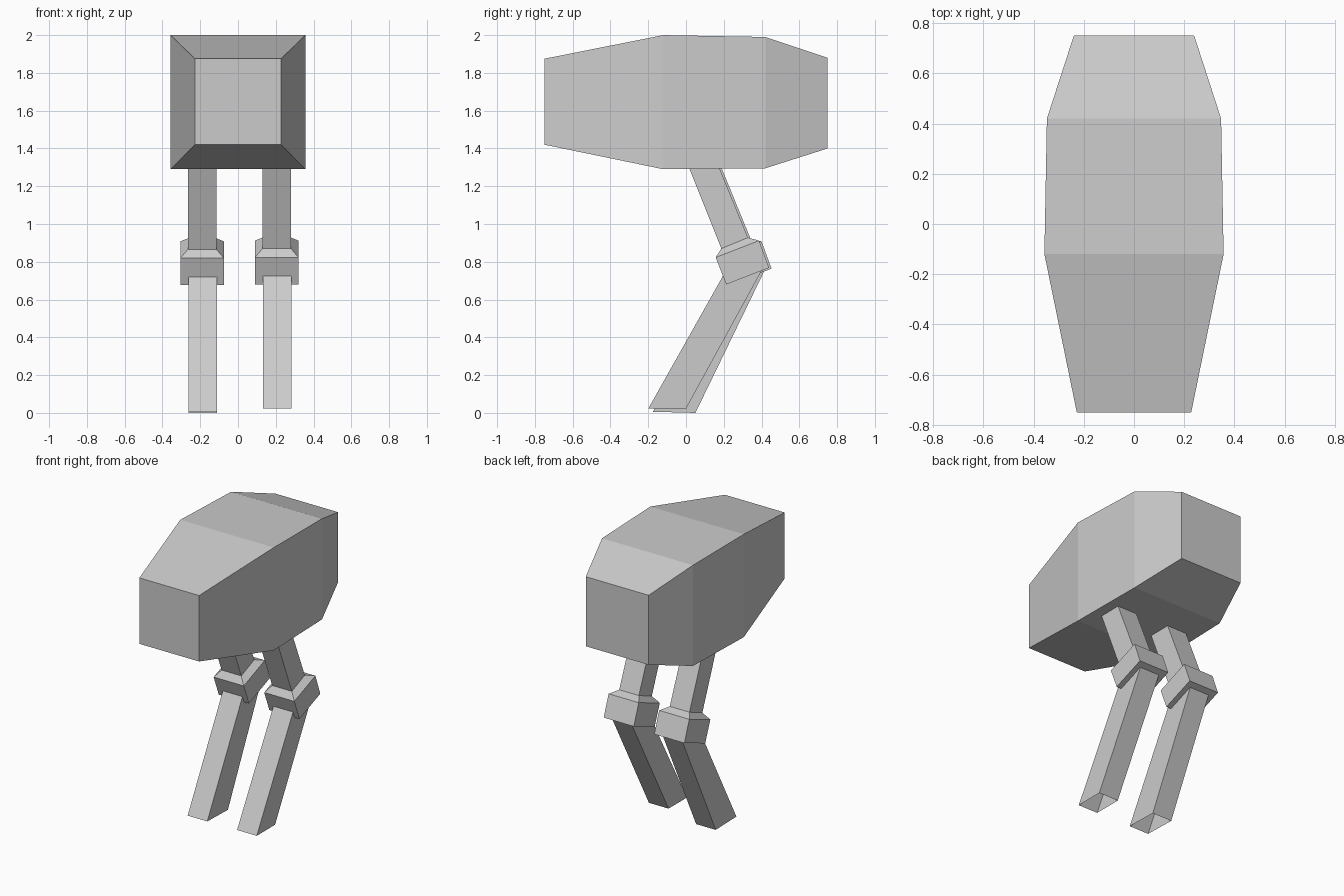
import bpy

if "Cube" in bpy.data.objects:
    bpy.data.objects.remove(bpy.data.objects["Cube"])

grey = bpy.data.materials.new("grey")
grey.diffuse_color = (0.6, 0.6, 0.6, 1)
grey.use_nodes = True
grey.node_tree.nodes["Principled BSDF"].inputs["Base Color"].default_value = grey.diffuse_color


def loft(name, rings, cap_start=True, cap_end=True):
    """Join four-cornered rings into a flat-faced solid."""
    n = len(rings)
    verts = [v for ring in rings for v in ring]
    faces = [(4*r + i, 4*r + (i + 1) % 4, 4*r + 4 + (i + 1) % 4, 4*r + 4 + i)
             for r in range(n - 1) for i in range(4)]
    if cap_start:
        faces.append((3, 2, 1, 0))
    if cap_end:
        faces.append(tuple(range(4*n - 4, 4*n)))
    mesh = bpy.data.meshes.new(name)
    mesh.from_pydata(verts, [], faces)
    mesh.materials.append(grey)
    obj = bpy.data.objects.new(name, mesh)
    bpy.context.collection.objects.link(obj)
    return obj


def body_ring(y, w, z0, z1):
    return [(-w, y, z0), (w, y, z0), (w, y, z1), (-w, y, z1)]


def leg_ring(cx, w, front, back):
    """Ring through a front and a back (y, z) point, of half width w."""
    return [(cx - w, *front), (cx + w, *front), (cx + w, *back), (cx - w, *back)]


# Body: a box bulging in the middle, tapered to both ends
loft("body", [body_ring(-0.75, 0.228, 1.42, 1.875),
              body_ring(-0.12, 0.357, 1.29, 2.0),
              body_ring(0.42, 0.347, 1.295, 1.99),
              body_ring(0.75, 0.24, 1.40, 1.88)])

# Legs: the left one is set slightly further back and lower
for side, cx, dy, dz, foot in (
        ("right", 0.205, 0.0, 0.0, ((-0.20, 0.022), (0.0, 0.022))),
        ("left", -0.19, 0.013, -0.004, ((-0.175, 0.006), (0.05, 0.0)))):

    def at(y, z):
        return (y + dy, z + dz)

    # Knee block with a bevelled collar, running into the upper leg
    loft(side + "_knee_and_upper_leg", [
        leg_ring(cx, 0.115, at(0.213, 0.68), at(0.44, 0.768)),
        leg_ring(cx, 0.115, at(0.157, 0.823), at(0.387, 0.912)),
        leg_ring(cx, 0.075, at(0.187, 0.87), at(0.328, 0.928)),
        leg_ring(cx, 0.075, at(-0.005, 1.35), at(0.155, 1.35))])
    # Lower leg, open at the foot
    loft(side + "_lower_leg", [
        leg_ring(cx + 0.003, 0.075, *foot),
        leg_ring(cx + 0.003, 0.075, at(0.205, 0.742), at(0.40, 0.752))],
        cap_start=False)
